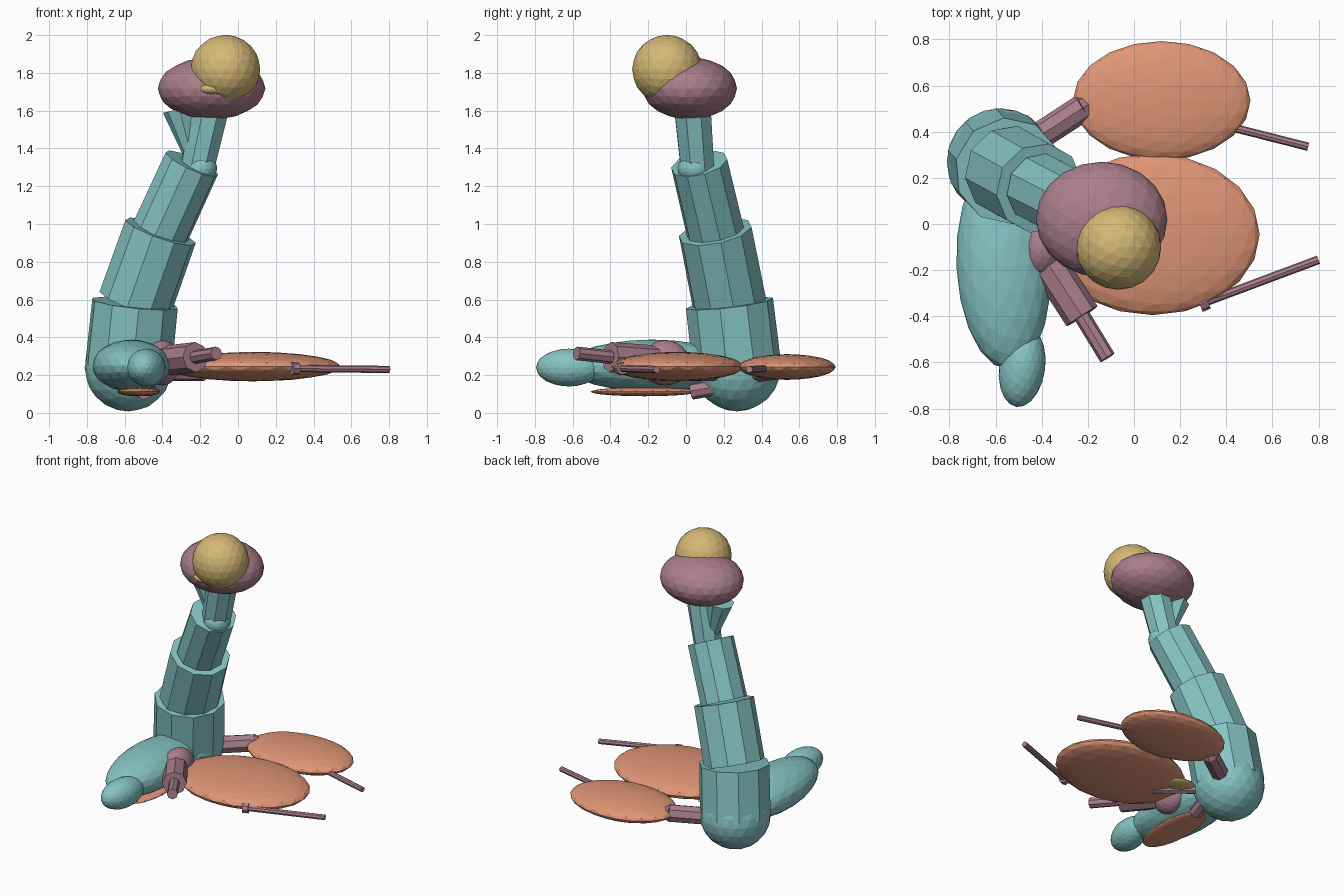
import bpy
from mathutils import Vector

cube = bpy.data.objects.get("Cube")
if cube:
    bpy.data.objects.remove(cube, do_unlink=True)


def material(name, rgb):
    mat = bpy.data.materials.new(name)
    mat.use_nodes = True
    mat.diffuse_color = (*rgb, 1)
    bsdf = next(n for n in mat.node_tree.nodes if n.type == 'BSDF_PRINCIPLED')
    bsdf.inputs["Base Color"].default_value = (*rgb, 1)
    return mat


TEAL = material("soft teal", (0.24, 0.55, 0.55))
MAUVE = material("dusty mauve", (0.40, 0.21, 0.26))
CORAL = material("coral orange", (0.74, 0.30, 0.18))
GOLD = material("pale gold", (0.66, 0.48, 0.18))


def finish(name, mat):
    obj = bpy.context.object
    obj.name = name
    obj.data.materials.clear()
    obj.data.materials.append(mat)
    return obj


def ball(name, mat, center, radii, turn=(0, 0, 0)):
    """Faceted ellipsoid."""
    bpy.ops.mesh.primitive_ico_sphere_add(subdivisions=3, radius=1, location=center, rotation=turn)
    bpy.context.object.scale = radii
    return finish(name, mat)


def rod(name, mat, start, end, r1, r2=None, sides=8):
    """Straight tapered prism between two points."""
    a, b = Vector(start), Vector(end)
    bpy.ops.mesh.primitive_cone_add(vertices=sides, radius1=r1, radius2=r1 if r2 is None else r2,
                                    depth=(b - a).length, location=(a + b) / 2)
    obj = finish(name, mat)
    obj.rotation_euler = (b - a).to_track_quat('Z', 'Y').to_euler()
    return obj


# Rounded base and the leaning stack of narrowing tiers
ball("trunk_base", TEAL, (-0.58, 0.27, 0.24), (0.232, 0.232, 0.232))
joints = [(-0.58, 0.27, 0.24), (-0.545, 0.23, 0.58), (-0.41, 0.155, 0.96), (-0.245, 0.07, 1.32)]
for i, radius in enumerate((0.235, 0.2, 0.155)):
    rod(f"trunk_tier_{i + 1}", TEAL, joints[i], joints[i + 1], radius, radius - 0.002, 10)

# Neck, its joint and the small flared side branch
ball("neck_joint", TEAL, (-0.2, 0.045, 1.295), (0.09, 0.09, 0.08))
rod("neck", TEAL, (-0.215, 0.06, 1.3), (-0.135, 0.03, 1.66), 0.095, 0.105)
rod("neck_branch", TEAL, (-0.25, 0.05, 1.37), (-0.31, 0.05, 1.61), 0.04, 0.09)

# Head with a round cap and a little bump
ball("head", MAUVE, (-0.14, 0.02, 1.718), (0.285, 0.25, 0.165))
ball("cap", GOLD, (-0.067, -0.1, 1.818), (0.185, 0.185, 0.183))
ball("nose", GOLD, (-0.14, -0.18, 1.715), (0.075, 0.065, 0.035))

# Foot
ball("foot", TEAL, (-0.565, -0.18, 0.25), (0.205, 0.45, 0.138), (0, 0, 0.05))
ball("toe", TEAL, (-0.485, -0.62, 0.24), (0.1, 0.175, 0.1), (0, 0, -0.14))

# Side arm leaving the foot
ball("arm_joint", MAUVE, (-0.4, -0.11, 0.265), (0.095, 0.13, 0.12))
rod("upper_arm", MAUVE, (-0.4, -0.13, 0.275), (-0.225, -0.4, 0.295), 0.08)
rod("forearm", MAUVE, (-0.24, -0.375, 0.293), (-0.115, -0.58, 0.315), 0.036)

# Flat oval pads
ball("large_pad", CORAL, (0.08, -0.045, 0.245), (0.465, 0.35, 0.078))
ball("small_pad", CORAL, (0.12, 0.535, 0.243), (0.385, 0.258, 0.068))
ball("lower_pad", CORAL, (-0.525, -0.22, 0.112), (0.115, 0.285, 0.024))
ball("inner_pad", GOLD, (-0.29, 0.12, 0.205), (0.1, 0.08, 0.02))

# Connectors from the base to the pads
rod("small_pad_link", MAUVE, (-0.45, 0.355, 0.22), (-0.22, 0.505, 0.24), 0.06)
rod("small_pad_link_tip", MAUVE, (-0.22, 0.505, 0.24), (-0.16, 0.54, 0.243), 0.06, 0.01)
rod("large_pad_link", MAUVE, (-0.42, 0.17, 0.2), (-0.18, -0.03, 0.2), 0.03)
rod("lower_pad_link", MAUVE, (-0.5, 0.03, 0.115), (-0.47, 0.17, 0.14), 0.045)

# Thin spikes beyond the pads
rod("large_pad_spike_root", MAUVE, (0.285, -0.35, 0.235), (0.32, -0.335, 0.235), 0.034)
rod("large_pad_spike", MAUVE, (0.3, -0.342, 0.235), (0.8, -0.155, 0.23), 0.019)
rod("small_pad_spike", MAUVE, (0.42, 0.42, 0.235), (0.755, 0.335, 0.23), 0.018)
